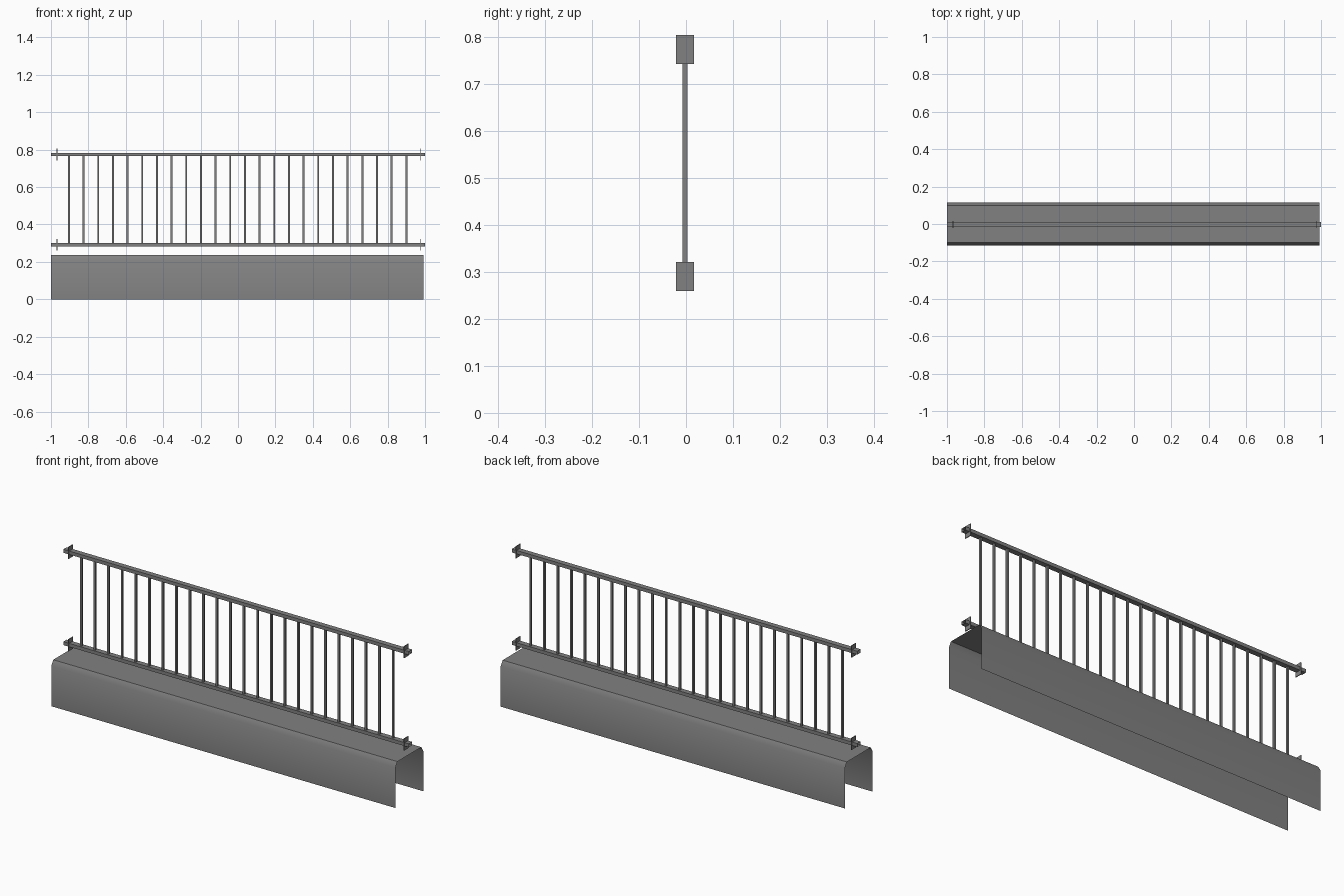
import bpy
import bmesh

cube = bpy.data.objects.get("Cube")
if cube:
    bpy.data.objects.remove(cube, do_unlink=True)

# One plain grey steel
steel = bpy.data.materials.new("grey_steel")
steel.use_nodes = True
GREY = (0.22, 0.22, 0.22, 1)
steel.diffuse_color = GREY
steel.node_tree.nodes["Principled BSDF"].inputs["Base Color"].default_value = GREY


def finish(name, bm):
    mesh = bpy.data.meshes.new(name)
    bm.to_mesh(mesh)
    bm.free()
    mesh.materials.append(steel)
    obj = bpy.data.objects.new(name, mesh)
    bpy.context.collection.objects.link(obj)
    return obj


def extrude_profile(name, points, x0, x1, closed=False):
    """Sheet swept along x from a (y, z) profile, open at both ends."""
    bm = bmesh.new()
    a = [bm.verts.new((x0, y, z)) for y, z in points]
    b = [bm.verts.new((x1, y, z)) for y, z in points]
    n = len(points)
    for i in range(n if closed else n - 1):
        j = (i + 1) % n
        bm.faces.new((a[i], a[j], b[j], b[i]))
    return finish(name, bm)


def box(name, lo, hi):
    bm = bmesh.new()
    bmesh.ops.create_cube(bm, size=1)
    for v in bm.verts:
        v.co = [(p + q) / 2 + c * (q - p) for p, q, c in zip(lo, hi, v.co)]
    return finish(name, bm)


# Folded sheet base with chamfered upper corners, open below
W, H = 0.115, 0.237
half = [(W, 0), (W, H - 0.026), (W - 0.016, H)]
profile = [(-y, z) for y, z in half] + half[::-1]
base = extrude_profile("base_cover", profile, -1, 0.992)
bpy.context.view_layer.objects.active = base
base.select_set(True)
bpy.ops.object.shade_smooth_by_angle(angle=0.75)
base.select_set(False)

# Hollow rails with a mounting plate near each end
Y = -0.002
LOW, TOP = 0.291, 0.774
for label, z in (("lower", LOW), ("upper", TOP)):
    r, h = 0.014, 0.009
    ring = [(Y - r, z - h), (Y - r, z + h), (Y + r, z + h), (Y + r, z - h)]
    extrude_profile(label + "_rail", ring, -1, 1, closed=True)
    for side, x in (("right", -0.968), ("left", 0.974)):
        box(f"{label}_{side}_plate", (x - 0.002, Y - 0.019, z - 0.031),
            (x + 0.002, Y + 0.019, z + 0.031))

# Evenly spaced upright bars
COUNT = 24
for i in range(COUNT):
    x = -0.904 + i * 1.804 / (COUNT - 1)
    box(f"upright_bar_{i + 1}", (x - 0.005, Y - 0.005, LOW + 0.009),
        (x + 0.005, Y + 0.005, TOP - 0.009))
